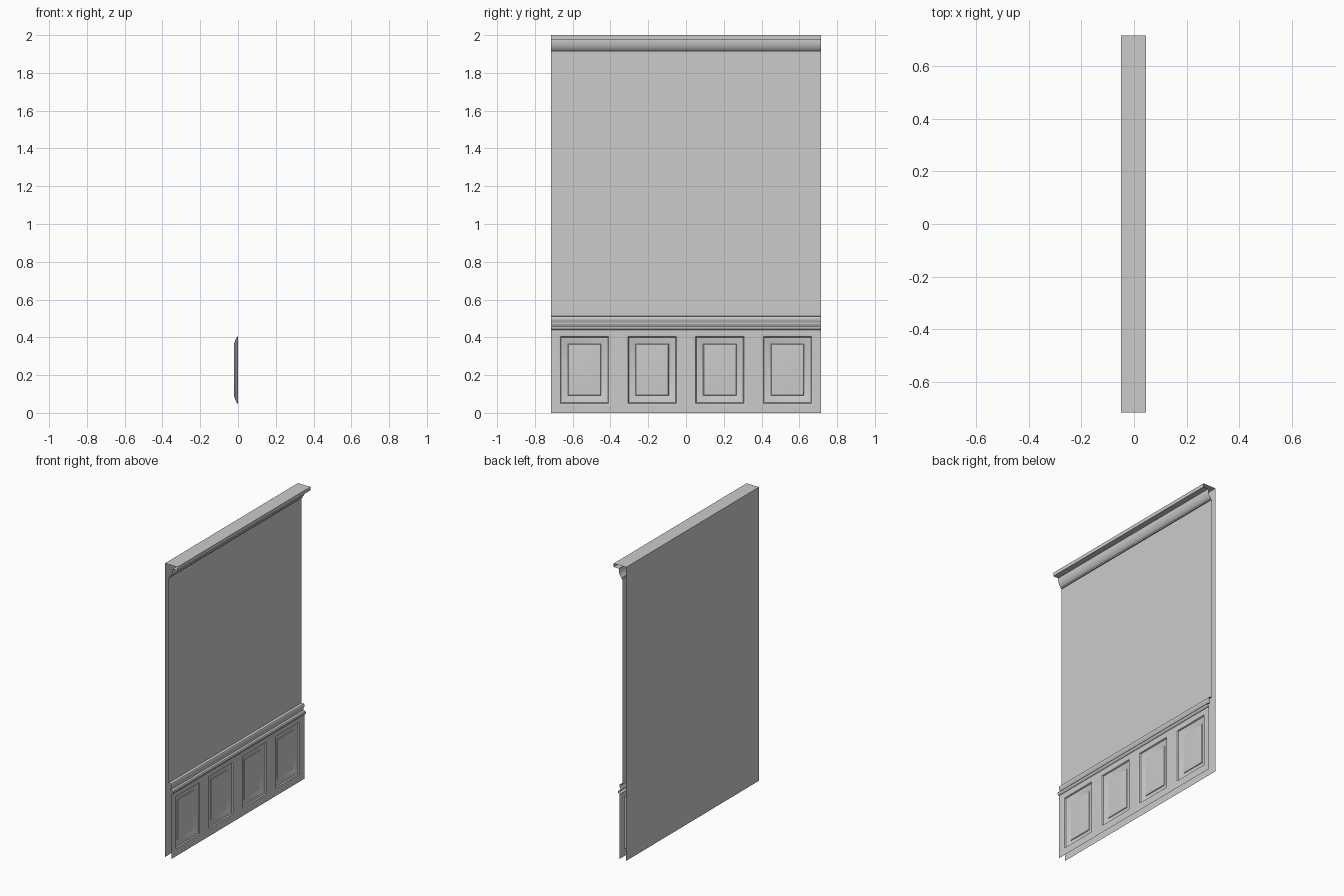
import bpy, bmesh, math

if "Cube" in bpy.data.objects:
    bpy.data.objects.remove(bpy.data.objects["Cube"])

HALF = 0.715      # half width along y
BACK = -0.05      # rear plane
WALL = -0.022     # upper wall plane
FACE = 0.0        # wainscot plane


def finish(name, bm):
    mesh = bpy.data.meshes.new(name)
    bm.to_mesh(mesh)
    bm.free()
    obj = bpy.data.objects.new(name, mesh)
    bpy.context.collection.objects.link(obj)
    bpy.ops.object.select_all(action='DESELECT')
    obj.select_set(True)
    bpy.context.view_layer.objects.active = obj
    bpy.ops.object.shade_smooth_by_angle(angle=math.radians(35))
    return obj


def run_profile(name, points):
    """Sweep an open (x, z) profile along the full width, ends left open."""
    bm = bmesh.new()
    a = [bm.verts.new((x, -HALF, z)) for x, z in points]
    b = [bm.verts.new((x, HALF, z)) for x, z in points]
    for i in range(len(points) - 1):
        bm.faces.new((a[i], b[i], b[i + 1], a[i + 1]))
    return finish(name, bm)


# Upper wall sheet and back sheet
run_profile("upper_wall", [(WALL, 0.512), (WALL, 1.91)])
run_profile("back_sheet", [(BACK, 2.0), (BACK, 0.0)])

# Chair rail above the panels
run_profile("chair_rail", [
    (FACE, 0.440), (0.007, 0.443), (0.011, 0.449), (0.011, 0.457),
    (0.006, 0.464), (-0.008, 0.466), (-0.008, 0.474), (-0.005, 0.484),
    (0.0, 0.492), (0.0, 0.504), (-0.004, 0.510), (WALL, 0.512)])

# Crown moulding with its flat top
run_profile("crown_moulding", [
    (WALL, 1.910), (-0.014, 1.910), (-0.014, 1.918), (-0.009, 1.923),
    (-0.002, 1.933), (0.003, 1.946), (0.006, 1.960), (0.006, 1.976),
    (0.045, 1.976), (0.045, 2.0), (BACK, 2.0)])

# Wainscot sheet with four recessed panels
bm = bmesh.new()
ys = [-HALF]
for c in (-0.537, -0.179, 0.179, 0.537):
    ys += [c - 0.139, c + 0.139]
ys.append(HALF)
zs = [0.0, 0.04, 0.415, 0.44]
grid = [[bm.verts.new((FACE, y, z)) for z in zs] for y in ys]
panels = []
for i in range(len(ys) - 1):
    for j in range(len(zs) - 1):
        f = bm.faces.new((grid[i][j], grid[i + 1][j],
                          grid[i + 1][j + 1], grid[i][j + 1]))
        if j == 1 and i % 2 == 1:
            panels.append(f)

# Each step: inset distance, change of depth
for inset, depth in ((0.003, -0.006), (0.011, -0.002), (0.004, -0.008),
                     (0.010, -0.002), (0.026, -0.010), (0.003, 0.004),
                     (0.012, 0.001)):
    bmesh.ops.inset_individual(bm, faces=panels, thickness=inset,
                               depth=depth, use_even_offset=True)
finish("wainscot_panels", bm)
